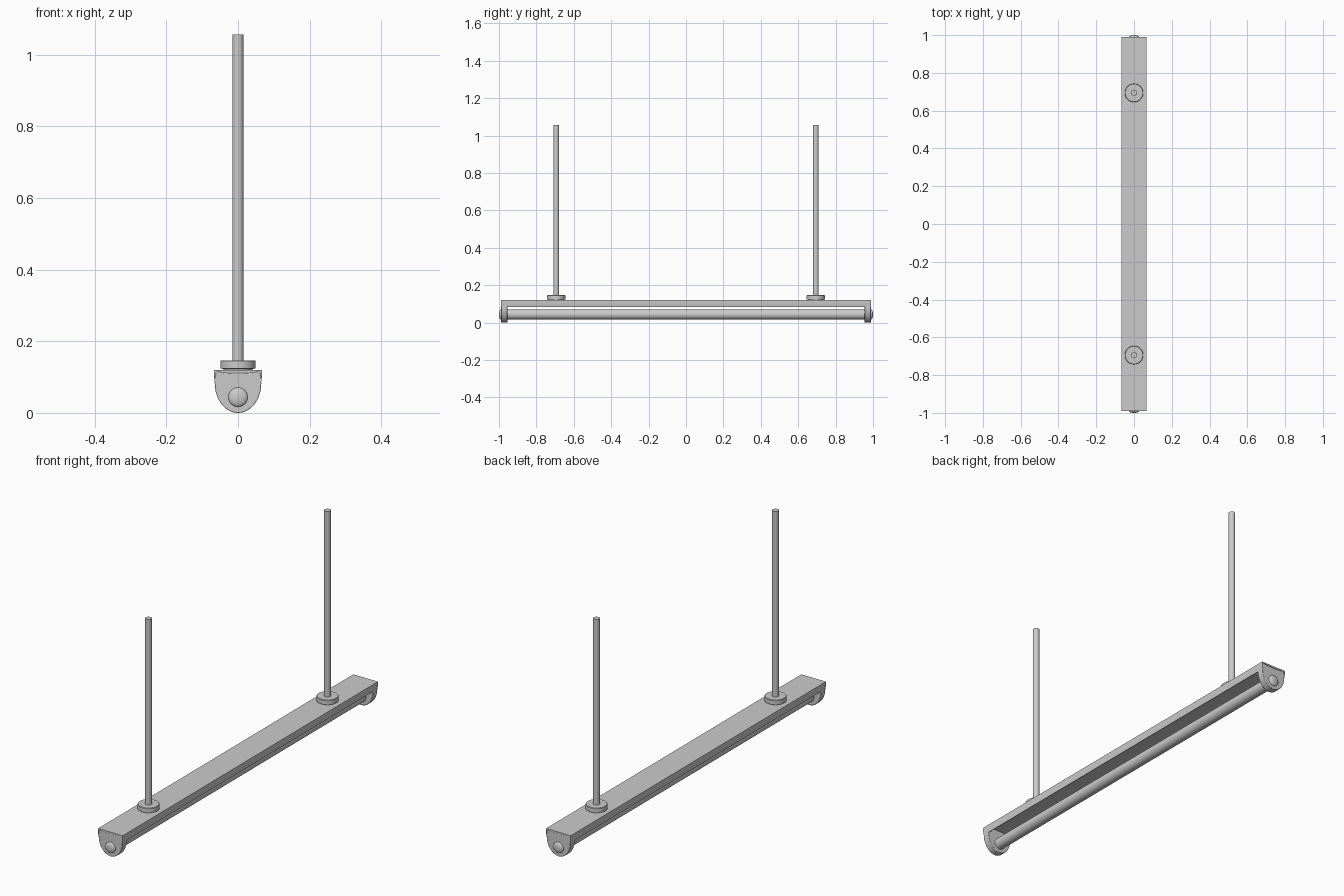
import bpy, bmesh, math

if "Cube" in bpy.data.objects:
    bpy.data.objects.remove(bpy.data.objects["Cube"])


def finish(bm, name, angle=35):
    bmesh.ops.recalc_face_normals(bm, faces=bm.faces)
    me = bpy.data.meshes.new(name)
    bm.to_mesh(me)
    bm.free()
    ob = bpy.data.objects.new(name, me)
    bpy.context.collection.objects.link(ob)
    bpy.ops.object.select_all(action='DESELECT')
    ob.select_set(True)
    bpy.context.view_layer.objects.active = ob
    bpy.ops.object.shade_smooth_by_angle(angle=math.radians(angle))
    return ob


def extrude_y(name, profile, y0, y1):
    """Closed (x, z) profile swept along y."""
    bm = bmesh.new()
    face = bm.faces.new([bm.verts.new((x, y0, z)) for x, z in profile])
    geo = bmesh.ops.extrude_face_region(bm, geom=[face])['geom']
    verts = [g for g in geo if isinstance(g, bmesh.types.BMVert)]
    bmesh.ops.translate(bm, vec=(0, y1 - y0, 0), verts=verts)
    return finish(bm, name)


def lathe(name, profile, place, n=32):
    """Revolve (radius, height) points; place maps (a, b, height) to xyz."""
    bm = bmesh.new()
    rings = []
    for r, h in profile:
        rings.append([bm.verts.new(place(r * math.cos(2 * math.pi * i / n),
                                         r * math.sin(2 * math.pi * i / n), h))
                      for i in range(n)])
    for a, b in zip(rings, rings[1:]):
        for i in range(n):
            j = (i + 1) % n
            bm.faces.new((a[i], a[j], b[j], b[i]))
    bm.faces.new(rings[0])
    bm.faces.new(rings[-1])
    return finish(bm, name)


TUBE_R, TUBE_Z = 0.027, 0.044

# Housing: shallow channel, flat on top, gently sagging underneath
outer = [(-0.064, 0.083), (-0.067, 0.1), (-0.067, 0.12),
         (0.067, 0.12), (0.067, 0.1), (0.064, 0.083)]
sag = [(0.056 * math.cos(math.pi * i / 12),
        0.117 - 0.006 * math.sin(math.pi * i / 12)) for i in range(13)]
inner = [(0.061, 0.083), (0.064, 0.1), (0.063, 0.11)] + sag + \
        [(-0.063, 0.11), (-0.064, 0.1), (-0.061, 0.083)]
extrude_y("housing", outer + inner, -0.99, 0.99)

# Fluorescent tube
lathe("tube", [(TUBE_R, -0.965), (TUBE_R, 0.965)],
      lambda a, b, h: (a, h, TUBE_Z + b))

# U-shaped end sockets with a domed button on the outside
u_shape = [(0.065 * math.cos(math.pi + math.pi * i / 32),
            0.083 + 0.083 * math.sin(math.pi + math.pi * i / 32)) for i in range(33)]
u_shape += [(0.0645, 0.1), (0.062, 0.11)] + sag + [(-0.062, 0.11), (-0.0645, 0.1)]
dome = [(TUBE_R, 0.985), (TUBE_R, 0.990)] + \
       [(TUBE_R * math.cos(t * math.pi / 14), 0.990 + 0.010 * math.sin(t * math.pi / 14))
        for t in range(1, 7)] + [(0.0005, 1.0)]
for side, s in (("front", -1), ("back", 1)):
    socket = extrude_y(side + "_socket", u_shape, s * 0.955, s * 0.989)
    bevel = socket.modifiers.new("soft_edge", 'BEVEL')
    bevel.width = 0.003
    bevel.segments = 2
    bevel.limit_method = 'ANGLE'
    bevel.angle_limit = math.radians(60)
    lathe(side + "_socket_button", dome, lambda a, b, h, s=s: (a, s * h, TUBE_Z + b))

    # Hanging rod and its mounting flange
    y = s * 0.694
    up = lambda a, b, h, y=y: (a, y + b, h)
    lathe(side + "_flange", [(0.041, 0.119), (0.041, 0.123), (0.049, 0.124),
                             (0.049, 0.145), (0.047, 0.147)], up)
    lathe(side + "_rod", [(0.0155, 0.14), (0.0155, 1.057)], up)
